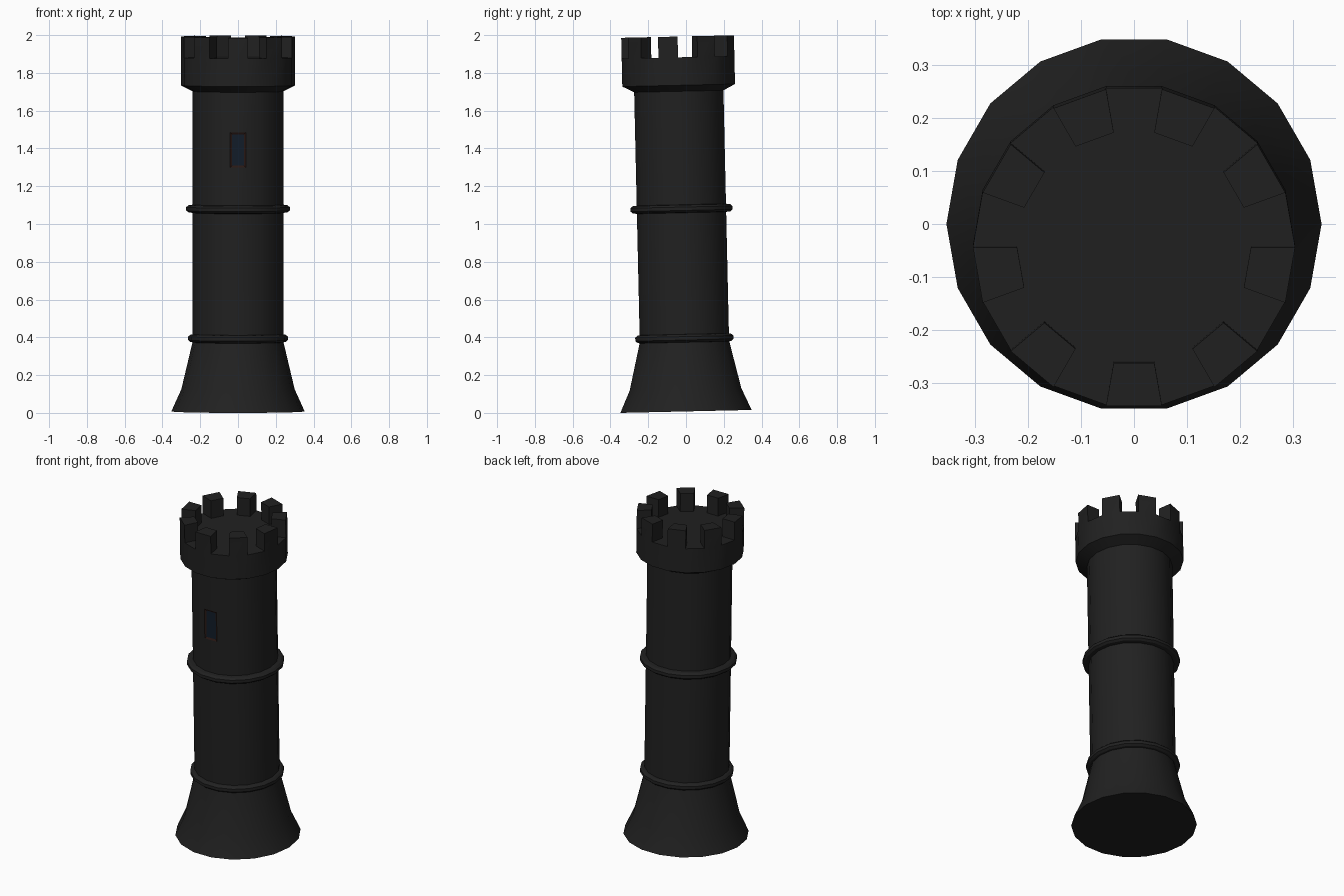
import bpy, bmesh, math
from mathutils import Matrix, Vector

if "Cube" in bpy.data.objects:
    bpy.data.objects.remove(bpy.data.objects["Cube"])

SIDES = 18
FRONT = 13            # facet that faces -y
TILT = Matrix.Translation((0, 0, 0.0078)) @ Matrix.Rotation(0.0225, 4, 'X')


def material(name, rgb):
    m = bpy.data.materials.new(name)
    m.diffuse_color = (*rgb, 1)
    m.use_nodes = True
    m.node_tree.nodes["Principled BSDF"].inputs["Base Color"].default_value = m.diffuse_color
    return m


STONE = material("dark_stone", (0.015, 0.015, 0.015))
FRAME = material("window_frame", (0.022, 0.009, 0.007))
GLASS = material("window_glass", (0.006, 0.012, 0.022))


def lathe(profile, cap_bottom=False, cap_top=False):
    """Revolve (radius, height) points; returns bmesh and rows of facets."""
    bm = bmesh.new()
    rings = []
    for r, z in profile:
        rings.append([bm.verts.new((r * math.cos(math.tau * i / SIDES),
                                    r * math.sin(math.tau * i / SIDES), z))
                      for i in range(SIDES)])
    rows = []
    for a, b in zip(rings, rings[1:]):
        rows.append([bm.faces.new((a[i], a[(i + 1) % SIDES],
                                   b[(i + 1) % SIDES], b[i]))
                     for i in range(SIDES)])
    if cap_bottom:
        bm.faces.new(rings[0][::-1])
    if cap_top:
        bm.faces.new(rings[-1])
    return bm, rows


def finish(bm, name, mats=(STONE,)):
    bm.normal_update()
    bm.transform(TILT)     # the whole tower leans slightly forward
    me = bpy.data.meshes.new(name)
    bm.to_mesh(me)
    bm.free()
    ob = bpy.data.objects.new(name, me)
    bpy.context.collection.objects.link(ob)
    for m in mats:
        me.materials.append(m)
    bpy.ops.object.select_all(action='DESELECT')
    ob.select_set(True)
    bpy.context.view_layer.objects.active = ob
    bpy.ops.object.shade_smooth_by_angle(angle=math.radians(25))


# Flared foot
bm, _ = lathe([(0.353, 0), (0.30, 0.117), (0.24, 0.37)], cap_bottom=True)
finish(bm, "flared_foot")

# Shaft with a framed window set in the front facet
bm, rows = lathe([(0.24, 0.37), (0.24, 1.297), (0.24, 1.482), (0.24, 1.695)])
bm.normal_update()
pane = rows[1][FRONT]
frame = bmesh.ops.inset_individual(bm, faces=[pane], thickness=0.014)["faces"]
for f in frame:
    f.material_index = 1
pane.material_index = 2
bmesh.ops.translate(bm, verts=pane.verts[:], vec=Vector((0, 0.005, 0)))
finish(bm, "shaft", (STONE, FRAME, GLASS))

# Two raised bands
for name, r, z in (("lower_band", 0.264, 0.387), ("upper_band", 0.274, 1.073)):
    bm, _ = lathe([(0.238, z - 0.022), (r - 0.012, z - 0.019), (r, z - 0.009),
                   (r, z + 0.009), (r - 0.012, z + 0.019), (0.238, z + 0.022)])
    finish(bm, name)

# Crown with a merlon on every second facet
bm, rows = lathe([(0.24, 1.695), (0.303, 1.727), (0.303, 1.875), (0.22, 1.875)],
                 cap_top=True)
tops = [f for i, f in enumerate(rows[2]) if i % 2 == 1]
ext = bmesh.ops.extrude_face_region(bm, geom=tops)
verts = [g for g in ext["geom"] if isinstance(g, bmesh.types.BMVert)]
bmesh.ops.translate(bm, verts=verts, vec=Vector((0, 0, 0.11)))
bmesh.ops.delete(bm, geom=[f for f in tops if f.is_valid], context='FACES')
finish(bm, "battlement_crown")
